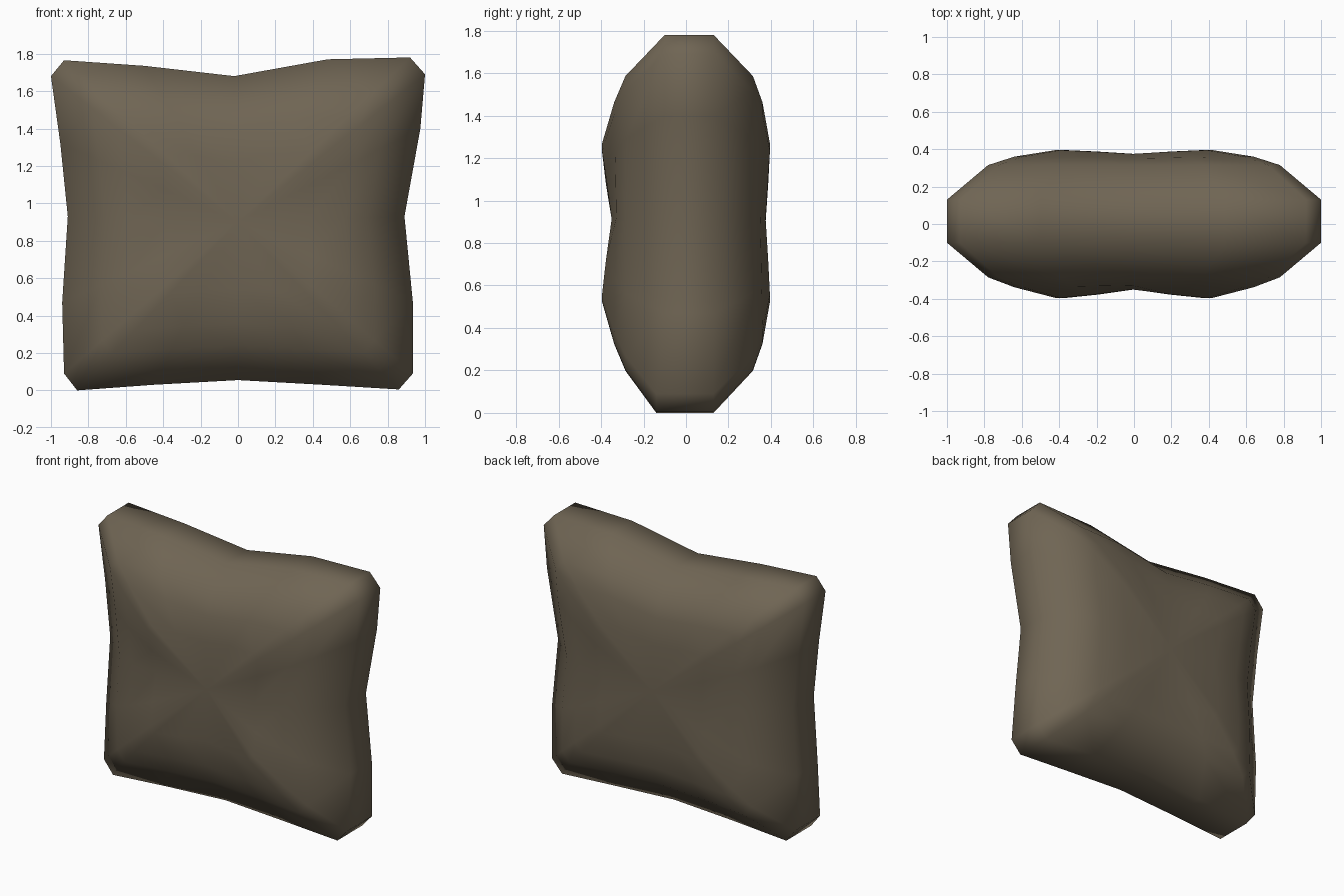
import bpy, bmesh

if "Cube" in bpy.data.objects:
    bpy.data.objects.remove(bpy.data.objects["Cube"])

# Pillow outline seen from the front (x, z): five points per side, pinched in the middle
outline = [
    (-0.86, 0.0), (-0.45, 0.03), (0.0, 0.055), (0.45, 0.03), (0.86, 0.005),      # bottom
    (0.935, 0.09), (0.935, 0.47), (0.89, 0.93), (0.975, 1.40), (1.0, 1.69),      # right
    (0.92, 1.78), (0.48, 1.77), (-0.02, 1.68), (-0.50, 1.735), (-0.93, 1.765),   # top
    (-1.0, 1.68), (-0.95, 1.32), (-0.91, 0.93), (-0.94, 0.47), (-0.93, 0.09),    # left
]
CENTRE = 0.9
DIP = (0.0, 0.4, 1.0, 0.4, 0.0)   # puffing is lower at the middle of each side

# Puffed rings: (scale of outline, y, dip at side middles), front rim to centre and back
front = [(1.0, -0.10, 0.0), (0.78, -0.285, 0.0), (0.64, -0.338, 0.01), (0.42, -0.395, 0.045)]
back = [(1.0, 0.13, 0.0), (0.78, 0.315, 0.0), (0.64, 0.36, 0.01), (0.42, 0.395, 0.02)]

bm = bmesh.new()


def ring(scale, y, dip):
    verts = []
    for i, (x, z) in enumerate(outline):
        d = dip * DIP[i % 5]
        yy = y + (d if y < 0 else -d)
        if y < 0 and scale == 1.0 and z < 0.1:
            yy = -0.14                      # rim is wider at the bottom
        verts.append(bm.verts.new((x * scale, yy, CENTRE + (z - CENTRE) * scale)))
    return verts


rings = [ring(*r) for r in reversed(front)] + [ring(*r) for r in back]
n = len(outline)
for a, b in zip(rings, rings[1:]):
    for i in range(n):
        j = (i + 1) % n
        bm.faces.new((a[i], a[j], b[j], b[i]))

# Centre of each cushion face
for r, y in ((rings[0], -0.345), (rings[-1], 0.375)):
    c = bm.verts.new((0, y, CENTRE))
    for i in range(n):
        bm.faces.new((r[i], r[(i + 1) % n], c))

bmesh.ops.recalc_face_normals(bm, faces=bm.faces)
for f in bm.faces:
    f.smooth = True

mesh = bpy.data.meshes.new("pillow")
bm.to_mesh(mesh)
bm.free()
pillow = bpy.data.objects.new("pillow", mesh)
bpy.context.collection.objects.link(pillow)

# Single brown fabric colour
fabric = bpy.data.materials.new("brown fabric")
fabric.diffuse_color = (0.16, 0.13, 0.088, 1)
fabric.use_nodes = True
fabric.node_tree.nodes["Principled BSDF"].inputs["Base Color"].default_value = fabric.diffuse_color
mesh.materials.append(fabric)
